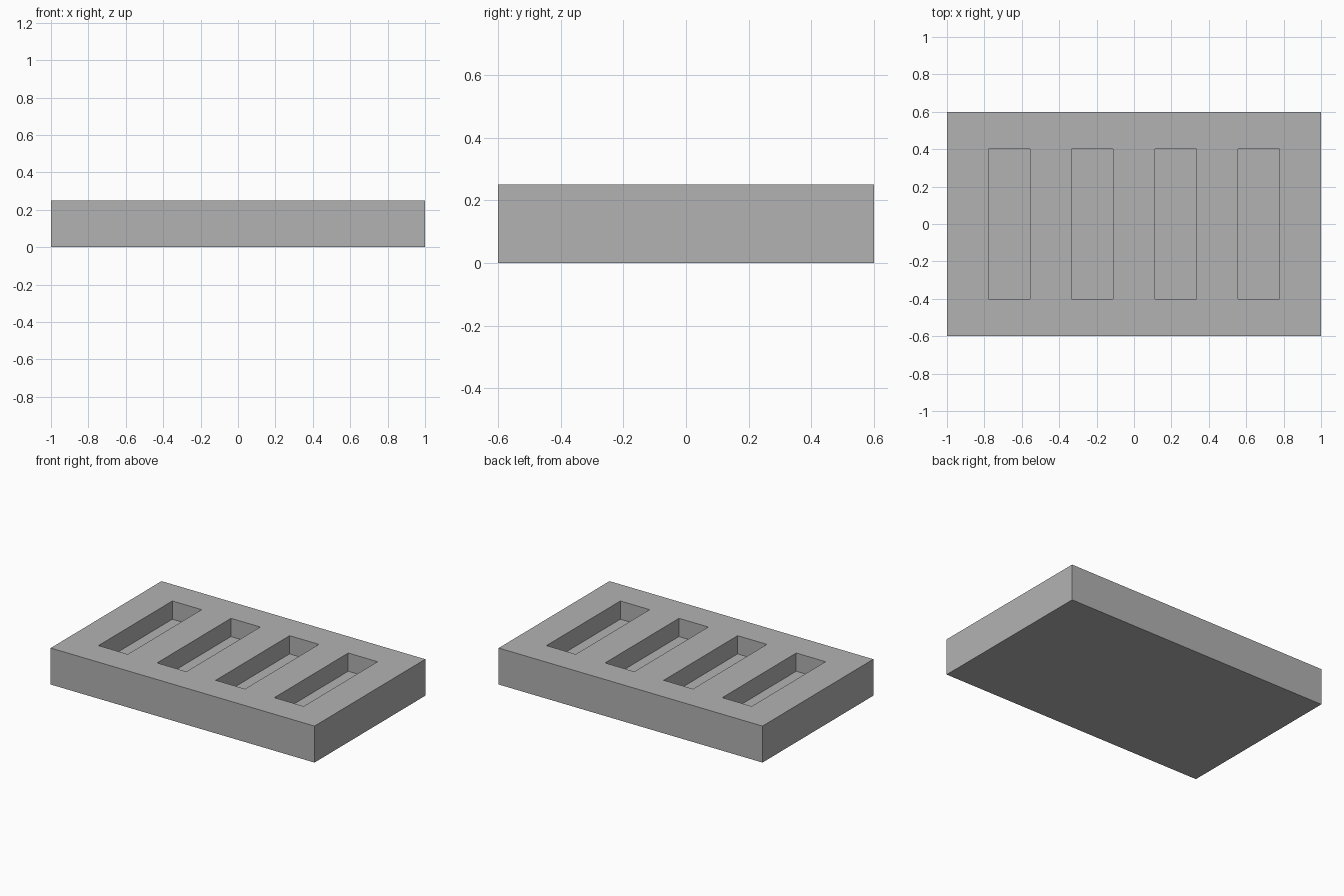
import bpy
import bmesh

cube = bpy.data.objects.get("Cube")
if cube:
    bpy.data.objects.remove(cube, do_unlink=True)

LENGTH, WIDTH, HEIGHT = 2.0, 1.2, 0.25
SLOTS = 4
SLOT_LENGTH, SLOT_DEPTH = 0.8, 0.125
STEP = LENGTH / (2 * SLOTS + 1)   # slots and bars share one width

# Single grey material
grey = bpy.data.materials.new("plain_grey")
grey.use_nodes = True
colour = (0.448, 0.448, 0.448, 1)
grey.diffuse_color = colour
grey.node_tree.nodes["Principled BSDF"].inputs["Base Color"].default_value = colour

bm = bmesh.new()

# Top surface as a grid of cells; alternate inner cells become slots
xs = [-LENGTH / 2 + i * STEP for i in range(2 * SLOTS + 2)]
ys = [-WIDTH / 2, -SLOT_LENGTH / 2, SLOT_LENGTH / 2, WIDTH / 2]
verts = [[bm.verts.new((x, y, HEIGHT)) for y in ys] for x in xs]
slots = []
for i in range(len(xs) - 1):
    for j in range(len(ys) - 1):
        face = bm.faces.new((verts[i][j], verts[i + 1][j],
                             verts[i + 1][j + 1], verts[i][j + 1]))
        if j == 1 and i % 2 == 1:
            slots.append(face)

# Outer walls and underside
rim = [e for e in bm.edges if e.is_boundary]
walls = bmesh.ops.extrude_edge_only(bm, edges=rim)["geom"]
for v in walls:
    if isinstance(v, bmesh.types.BMVert):
        v.co.z = 0
bmesh.ops.contextual_create(bm, geom=[e for e in bm.edges if e.is_boundary])

# Sink each slot floor below the top
for face in slots:
    floor = bmesh.ops.extrude_discrete_faces(bm, faces=[face])["faces"][0]
    for v in floor.verts:
        v.co.z = HEIGHT - SLOT_DEPTH

# Merge flat cells into clean faces
bmesh.ops.remove_doubles(bm, verts=bm.verts, dist=0.0001)
bmesh.ops.recalc_face_normals(bm, faces=bm.faces)

mesh = bpy.data.meshes.new("slotted_block")
bm.to_mesh(mesh)
bm.free()
mesh.materials.append(grey)
block = bpy.data.objects.new("slotted_block", mesh)
bpy.context.collection.objects.link(block)
